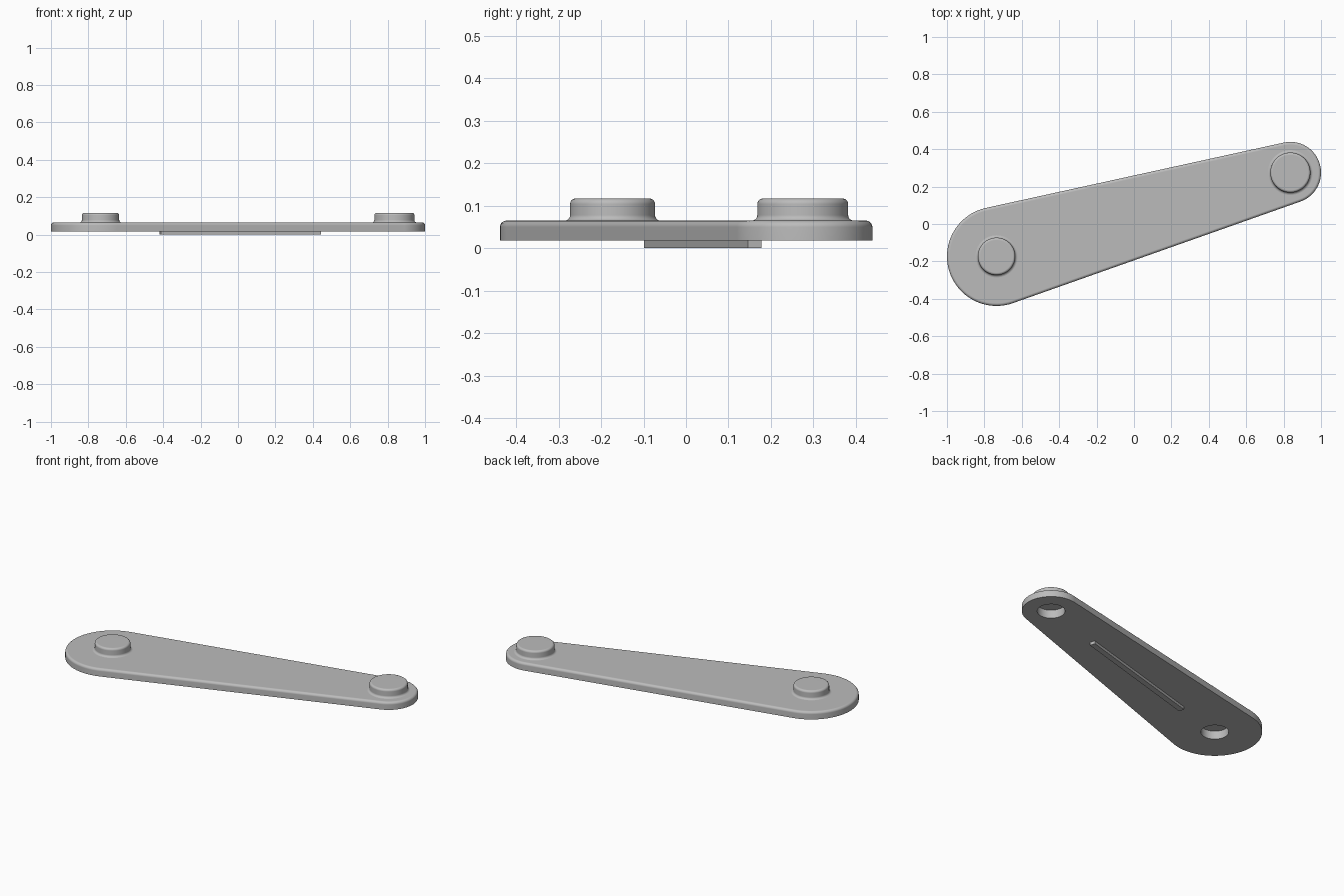
import bpy, bmesh, math
from mathutils import Vector, Matrix

cube = bpy.data.objects.get("Cube")
if cube:
    bpy.data.objects.remove(cube, do_unlink=True)

grey = bpy.data.materials.new("grey")
grey.use_nodes = True
colour = (0.5, 0.5, 0.5, 1)
grey.diffuse_color = colour
grey.node_tree.nodes["Principled BSDF"].inputs["Base Color"].default_value = colour

WIDE, NARROW = Vector((-0.735, -0.173)), Vector((0.836, 0.275))
WIDE_R, NARROW_R = 0.265, 0.164
HOLE_R = 0.078
BOTTOM, TOP, BOSS_TOP = 0.018, 0.065, 0.117
axis = NARROW - WIDE
ANGLE = math.atan2(axis.y, axis.x)


def finish(name, bm):
    bmesh.ops.recalc_face_normals(bm, faces=bm.faces)
    mesh = bpy.data.meshes.new(name)
    bm.to_mesh(mesh)
    bm.free()
    mesh.materials.append(grey)
    obj = bpy.data.objects.new(name, mesh)
    bpy.context.collection.objects.link(obj)
    return obj


def loft(name, rings):
    """Skin a stack of closed rings and cap both ends."""
    bm = bmesh.new()
    loops = [[bm.verts.new(p) for p in ring] for ring in rings]
    for a, b in zip(loops, loops[1:]):
        for i in range(len(a)):
            j = (i + 1) % len(a)
            bm.faces.new((a[i], a[j], b[j], b[i]))
    bm.faces.new(loops[0])
    bm.faces.new(loops[-1])
    return finish(name, bm)


def arc(centre, radius, start, end, z, steps):
    return [(centre.x + radius * math.cos(a), centre.y + radius * math.sin(a), z)
            for a in (start + (end - start) * i / steps for i in range(steps + 1))]


def circle(centre, radius, z, steps=64):
    return arc(centre, radius, 0, math.tau, z, steps)[:-1]


def arm_outline(inset, z):
    # Two end arcs joined by their common tangents
    t = math.acos((WIDE_R - NARROW_R) / axis.length)
    return (arc(NARROW, NARROW_R - inset, ANGLE - t, ANGLE + t, z, 32)
            + arc(WIDE, WIDE_R - inset, ANGLE + t, ANGLE + math.tau - t, z, 40))


def quarter(radius, steps=5):
    """Sine and cosine offsets of a quarter round."""
    return [(radius * math.sin(a), radius * math.cos(a))
            for a in (math.pi / 2 * i / steps for i in range(steps + 1))]


def smooth(obj):
    bpy.ops.object.select_all(action='DESELECT')
    obj.select_set(True)
    bpy.context.view_layer.objects.active = obj
    bpy.ops.object.shade_smooth_by_angle(angle=math.radians(35))
    weighted = obj.modifiers.new("even_shading", 'WEIGHTED_NORMAL')
    weighted.keep_sharp = True


# Tapered plate with a rounded upper rim
R = 0.015
plate = loft("arm_plate", [arm_outline(0, BOTTOM)]
             + [arm_outline(R - c, TOP - R + s) for s, c in quarter(R)])

# Round holes through the plate
for centre in (WIDE, NARROW):
    cutter = loft("hole_cutter", [circle(centre, HOLE_R, z) for z in (-0.1, 0.2)])
    cutter.hide_render = True
    cut = plate.modifiers.new("hole", 'BOOLEAN')
    cut.object = cutter
    cut.solver = 'EXACT'
    bpy.context.view_layer.objects.active = plate
    bpy.ops.object.modifier_apply(modifier=cut.name)
    bpy.data.objects.remove(cutter, do_unlink=True)
smooth(plate)

# Bosses with a flared foot, a rounded rim and a shallow recess beneath
F = 0.013
for name, centre, r in (("wide_end_boss", WIDE, 0.1), ("narrow_end_boss", NARROW, 0.107)):
    rings = [circle(centre, HOLE_R, TOP + 0.004), circle(centre, HOLE_R, TOP - 0.005),
             circle(centre, r + F, TOP - 0.005)]
    rings += [circle(centre, r + F - s, TOP + F - c) for s, c in quarter(F)]
    rings += [circle(centre, r - F + c, BOSS_TOP - F + s) for s, c in quarter(F)]
    smooth(loft(name, rings))

# Straight rib along the underside
bm = bmesh.new()
bmesh.ops.create_cube(bm, size=1, matrix=Matrix.Translation((0.012, 0.04, 0.01))
                      @ Matrix.Rotation(ANGLE, 4, 'Z')
                      @ Matrix.Diagonal((0.89, 0.034, 0.02, 1)))
finish("underside_rib", bm)
